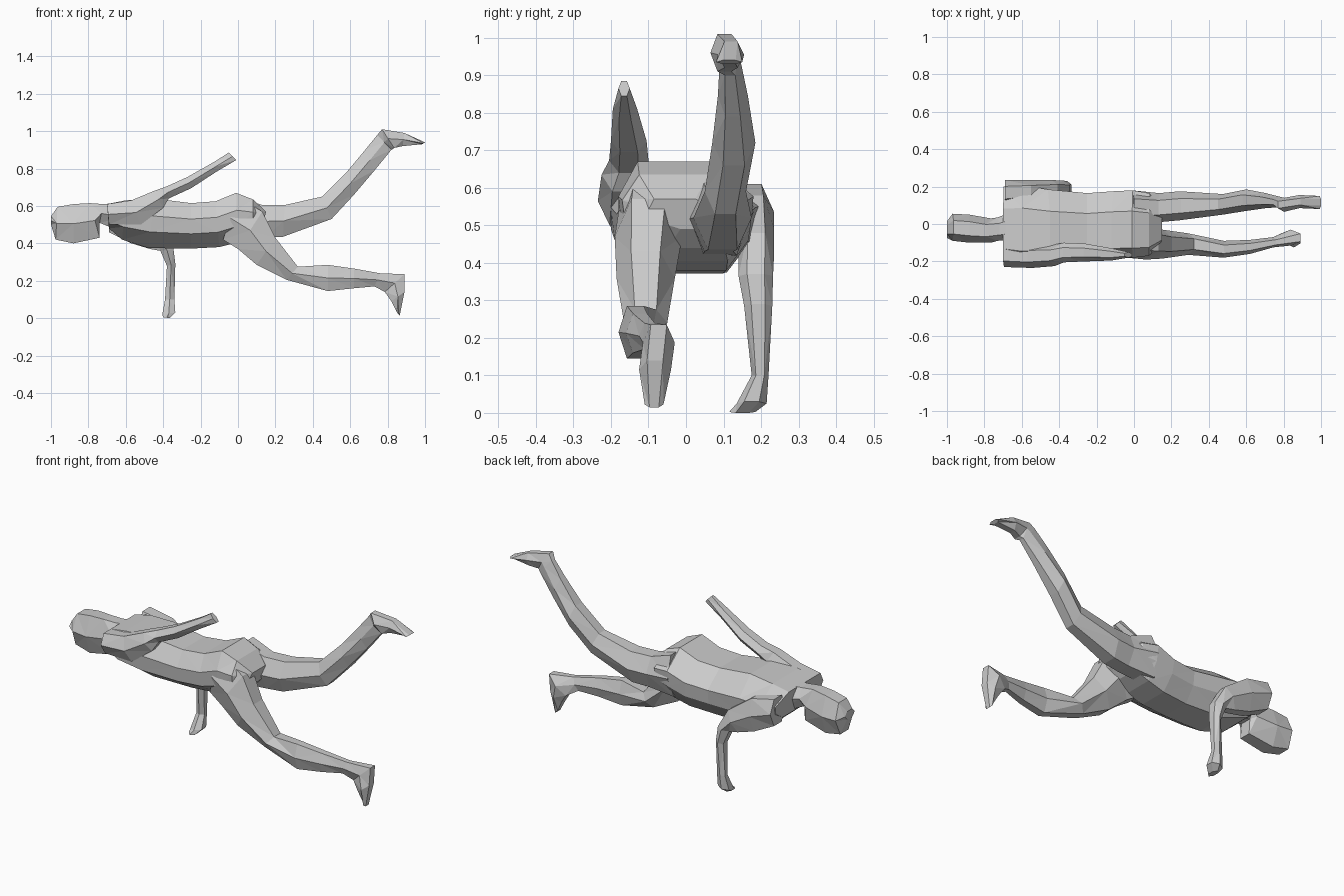
import bpy, bmesh

# Each station: upper edge (x, z), lower edge (x, z), near y, far y.
# lean shifts the upper / lower edge sideways so the body rolls a little.
HEX = [(1, 0), (.5, 1), (-.5, 1), (-1, 0), (-.5, -1), (.5, -1)]
OCT = [(1, .3), (.55, 1), (-.55, 1), (-1, .3), (-.95, -.35), (-.45, -1), (.45, -1), (.95, -.35)]


def loft(name, stations, profile=HEX, lean=0.0):
    bm = bmesh.new()
    rings = []
    for ux, uz, lx, lz, y0, y1 in stations:
        ring = []
        for s, t in profile:
            k = (t + 1) / 2
            y = (y0 + y1) / 2 + s * (y1 - y0) / 2
            if abs(t) == 1:
                y -= lean * t
            ring.append(bm.verts.new((lx + (ux - lx) * k, y, lz + (uz - lz) * k)))
        rings.append(ring)
    n = len(profile)
    for a, b in zip(rings, rings[1:]):
        for i in range(n):
            j = (i + 1) % n
            bm.faces.new((a[i], a[j], b[j], b[i]))
    bm.faces.new(rings[0])
    bm.faces.new(rings[-1][::-1])
    bmesh.ops.recalc_face_normals(bm, faces=bm.faces)
    bmesh.ops.triangulate(bm, faces=bm.faces)
    mesh = bpy.data.meshes.new(name)
    bm.to_mesh(mesh)
    bm.free()
    obj = bpy.data.objects.new(name, mesh)
    bpy.context.collection.objects.link(obj)
    return obj


# Torso, shoulders to hips
loft("torso", [
    (-.70, .61, -.69, .48, -.19, .20),
    (-.60, .63, -.62, .42, -.21, .21),
    (-.45, .64, -.48, .375, -.20, .185),
    (-.25, .615, -.25, .372, -.185, .165),
    (-.12, .625, -.10, .38, -.18, .175),
    (-.01, .67, .00, .405, -.18, .18),
    (.08, .635, .08, .44, -.17, .165),
    (.15, .57, .13, .49, -.10, .10),
], OCT, .03)

# Head and neck, face pointing down
loft("head", [
    (-.60, .62, -.62, .46, -.08, .08),
    (-.72, .61, -.74, .51, -.09, .035),
    (-.79, .615, -.74, .43, -.10, .03),
    (-.88, .61, -.88, .40, -.10, .05),
    (-.965, .595, -.975, .42, -.09, .055),
    (-1.0, .545, -1.0, .50, -.075, .015),
])

# Arm swung back and up
loft("raised_arm", [
    (-.70, .61, -.69, .50, -.23, -.10),
    (-.57, .63, -.52, .50, -.235, -.11),
    (-.45, .68, -.40, .59, -.225, -.11),
    (-.38, .705, -.37, .64, -.205, -.10),
    (-.27, .755, -.25, .695, -.20, -.105),
    (-.12, .84, -.12, .78, -.195, -.13),
    (-.05, .885, -.01, .845, -.18, -.15),
])

# Arm reaching the ground
loft("support_arm", [
    (-.69, .61, -.69, .46, .10, .235),
    (-.55, .58, -.57, .40, .12, .235),
    (-.41, .48, -.47, .37, .14, .235),
    (-.345, .37, -.415, .36, .14, .232),
    (-.335, .29, -.38, .28, .155, .23),
    (-.34, .10, -.39, .10, .175, .22),
    (-.335, .03, -.405, .02, .135, .215),
    (-.365, .0, -.40, .005, .115, .185),
])

# Forward leg, bent under the body, with foot
loft("lower_leg_side", [
    (.00, .65, -.08, .42, -.18, .0),
    (.13, .57, .00, .37, -.19, -.01),
    (.20, .43, .10, .285, -.185, -.03),
    (.32, .275, .26, .205, -.165, -.05),
    (.48, .285, .48, .145, -.18, -.09),
    (.62, .265, .62, .16, -.16, -.085),
    (.76, .24, .73, .17, -.125, -.07),
    (.89, .235, .785, .14, -.115, -.03),
    (.89, .14, .82, .09, -.125, -.04),
    (.865, .015, .85, .03, -.11, -.06),
])

# Rear leg kicked up, with foot
loft("raised_leg", [
    (.00, .65, -.02, .42, .0, .18),
    (.13, .605, .14, .43, .01, .165),
    (.25, .605, .24, .435, .02, .175),
    (.45, .65, .50, .53, .05, .16),
    (.58, .78, .62, .66, .07, .185),
    (.68, .90, .73, .79, .085, .165),
    (.745, .98, .82, .90, .09, .145),
    (.77, 1.01, .835, .91, .065, .14),
    (.89, .99, .88, .92, .085, .155),
    (1.0, .94, .985, .93, .08, .15),
])
